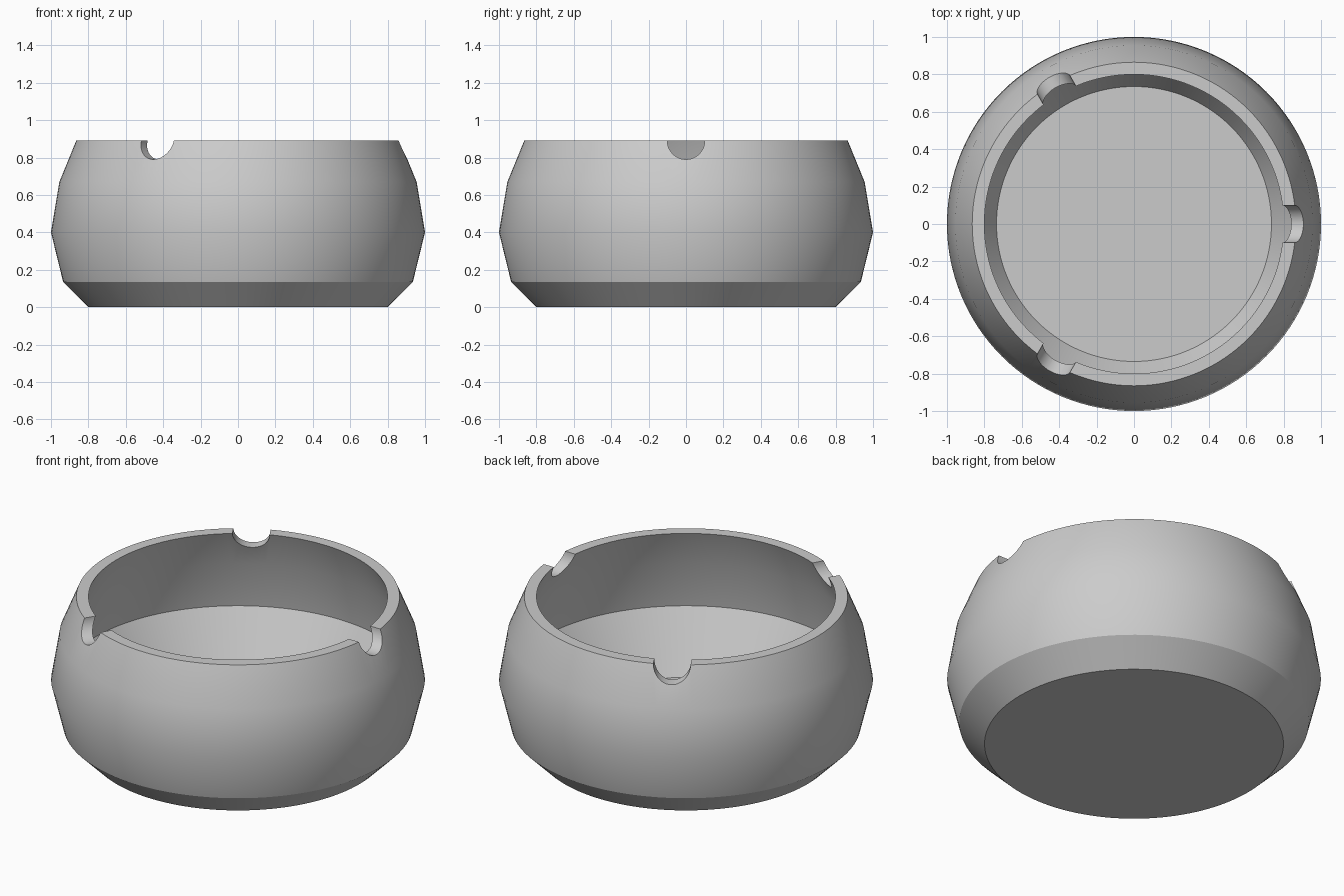
import bpy, bmesh, math

cube = bpy.data.objects.get("Cube")
if cube:
    bpy.data.objects.remove(cube, do_unlink=True)

SEGMENTS = 128
RIM_Z = 0.89
NOTCH_RADIUS = 0.1

# Plain grey glaze
grey = bpy.data.materials.new("plain_grey")
grey.use_nodes = True
colour = (0.6, 0.6, 0.6, 1)
grey.diffuse_color = colour
grey.node_tree.nodes["Principled BSDF"].inputs["Base Color"].default_value = colour


def lathe(name, profile):
    """Spin a radius/height profile into a closed solid with flat end caps."""
    bm = bmesh.new()
    rings = []
    for radius, z in profile:
        angles = [math.tau * i / SEGMENTS for i in range(SEGMENTS)]
        rings.append([bm.verts.new((radius * math.cos(a), radius * math.sin(a), z)) for a in angles])
    for low, high in zip(rings, rings[1:]):
        for i in range(SEGMENTS):
            j = (i + 1) % SEGMENTS
            bm.faces.new((low[i], low[j], high[j], high[i]))
    bm.faces.new(rings[0][::-1])
    bm.faces.new(rings[-1])
    mesh = bpy.data.meshes.new(name)
    bm.to_mesh(mesh)
    bm.free()
    obj = bpy.data.objects.new(name, mesh)
    bpy.context.collection.objects.link(obj)
    mesh.materials.append(grey)
    return obj


# Bowl: outer wall from the base up, over the rim, and down to the floor
bowl = lathe("bowl", [
    (0.80, 0.0), (0.935, 0.135), (1.0, 0.4), (0.955, 0.67), (0.865, RIM_Z),
    (0.80, RIM_Z), (0.89, 0.67), (0.935, 0.4), (0.735, 0.07),
])

# Three round rests cut across the rim
for i in range(3):
    angle = math.tau * i / 3
    bpy.ops.mesh.primitive_cylinder_add(
        vertices=48, radius=NOTCH_RADIUS, depth=0.5,
        location=(0.85 * math.cos(angle), 0.85 * math.sin(angle), RIM_Z),
        rotation=(0, math.pi / 2, angle))
    cutter = bpy.context.object
    cutter.name = f"notch_cutter_{i + 1}"
    cutter.data.materials.append(grey)
    cutter.hide_render = True
    cut = bowl.modifiers.new("rim_notch", "BOOLEAN")
    cut.operation = "DIFFERENCE"
    cut.solver = "EXACT"
    cut.object = cutter
    bpy.ops.object.select_all(action="DESELECT")
    bowl.select_set(True)
    bpy.context.view_layer.objects.active = bowl
    bpy.ops.object.modifier_apply(modifier=cut.name)
    bpy.data.objects.remove(cutter, do_unlink=True)

# Smooth walls with crisp rim, floor and foot edges
bpy.ops.object.shade_smooth_by_angle(angle=math.radians(30))
